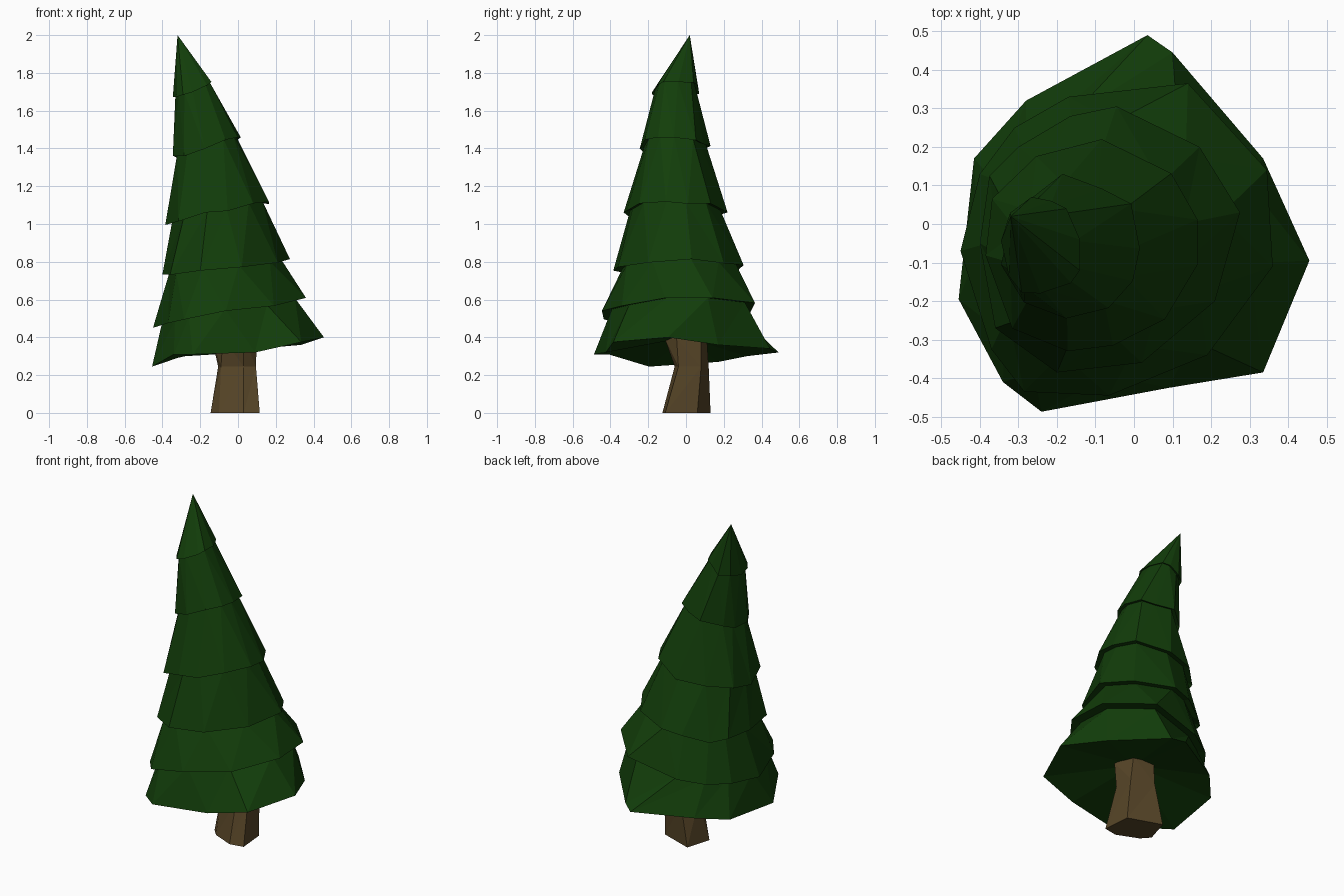
import bpy, math, random
from mathutils import Vector

if "Cube" in bpy.data.objects:
    bpy.data.objects.remove(bpy.data.objects["Cube"])

random.seed(11)
N = 11


def material(name, color):
    m = bpy.data.materials.new(name)
    m.diffuse_color = (*color, 1)
    m.use_nodes = True
    m.node_tree.nodes["Principled BSDF"].inputs["Base Color"].default_value = m.diffuse_color
    return m


def make(name, verts, faces, mat):
    me = bpy.data.meshes.new(name)
    me.from_pydata([tuple(v) for v in verts], [], faces)
    me.materials.append(mat)
    ob = bpy.data.objects.new(name, me)
    bpy.context.collection.objects.link(ob)
    return ob


def fit(values, lo, hi):
    a, b = min(values), max(values)
    return [lo + (v - a) / (b - a) * (hi - lo) for v in values]


# Ragged outline of an upper tier, fitted to its extents
def outline(x0, x1, y0, y1, phase):
    pts = []
    for i in range(N):
        a = math.radians(phase + 360 / N * i + random.uniform(-9, 9))
        r = random.uniform(0.93, 1.07)
        pts.append((r * math.cos(a), r * math.sin(a)))
    return list(zip(fit([p[0] for p in pts], x0, x1),
                    fit([p[1] for p in pts], y0, y1)))


# Tilt an outline along x, with slightly uneven height
def tilt(pts, z_left, z_right):
    zs = fit([p[0] for p in pts], z_left, z_right)
    return [Vector((x, y, z + random.uniform(-0.015, 0.015)))
            for (x, y), z in zip(pts, zs)]


def shrink(ring, s, dz):
    c = sum(ring, Vector()) / len(ring)
    return [c + (p - c) * s + Vector((0, 0, dz)) for p in ring]


# Band of triangles between two rings
def band(a, b, n, flip=False):
    faces = []
    for i in range(n):
        j = (i + 1) % n
        if flip:
            faces += [(a + i, a + j, b + i), (a + j, b + j, b + i)]
        else:
            faces += [(a + i, a + j, b + j), (a + i, b + j, b + i)]
    return faces


green = material("needles", (0.006, 0.047, 0.003))
brown = material("bark", (0.092, 0.058, 0.02))

# Foliage: lowest skirt, then five smaller tiers, then the tip
skirt = [Vector(p) for p in (
    (.455, -.095, .40), (.335, .17, .36), (.10, .445, .34), (.035, .49, .32),
    (-.28, .32, .30), (-.415, .17, .27), (-.455, -.195, .245),
    (-.34, -.41, .31), (-.24, -.487, .31), (.09, -.425, .32),
    (.335, -.385, .375))]
second = [(.36, -.11), (.345, .14), (.14, .365), (-.17, .33), (-.31, .25),
          (-.40, .13), (-.45, -.07), (-.37, -.325), (-.285, -.435),
          (-.065, -.445), (.19, -.34)]
third = [(.275, .03), (.17, .20), (-.045, .305), (-.165, .28), (-.30, .20),
         (-.375, .125), (-.40, -.05), (-.36, -.27), (-.2, -.385),
         (.02, -.36), (.21, -.2)]
rims = [skirt,
        tilt(second, .46, .61),
        tilt(third, .72, .82),
        tilt(outline(-.385, .165, -.33, .22, -11), 1.01, 1.11),
        tilt(outline(-.345, .015, -.245, .13, 3), 1.35, 1.46),
        tilt(outline(-.345, -.14, -.18, .07, -20), 1.66, 1.76)]

verts, faces = [Vector((0, 0, 0.40))], []
for i in range(N):
    faces.append((0, 1 + (i + 1) % N, 1 + i))
for k, ring in enumerate(rims):
    if k:
        inner = len(verts)
        verts += shrink(ring, 0.87, 0.01)
        faces += band(inner - N, inner, N, k % 2 == 0)   # sloping skirt
        faces += band(inner, inner + N, N)               # underside lip
    verts += ring
last = len(verts) - N
verts.append(Vector((-0.32, 0.02, 2.0)))
for i in range(N):
    faces.append((last + i, last + (i + 1) % N, last + N))
make("foliage", verts, faces, green)

# Trunk: six uneven sides, flared foot and pinched waist
T = 6
foot = [(.115, -.11), (.10, .06), (-.10, .13), (-.145, -.02), (-.10, -.07), (.03, -.125)]
waist = [(.095, -.04), (.09, .08), (-.05, .12), (-.105, .03), (-.09, -.03), (.03, -.06)]
top = [(.10, -.05), (.07, .08), (-.05, .11), (-.14, .02), (-.08, -.07), (.03, -.115)]
tv = [(x, y, z) for ring, z in ((foot, 0), (waist, .245), (top, .40)) for x, y in ring]
tf = band(0, T, T) + band(T, 2 * T, T, True)
tf += [tuple(reversed(range(T))), tuple(range(2 * T, 3 * T))]
make("trunk", tv, tf, brown)
